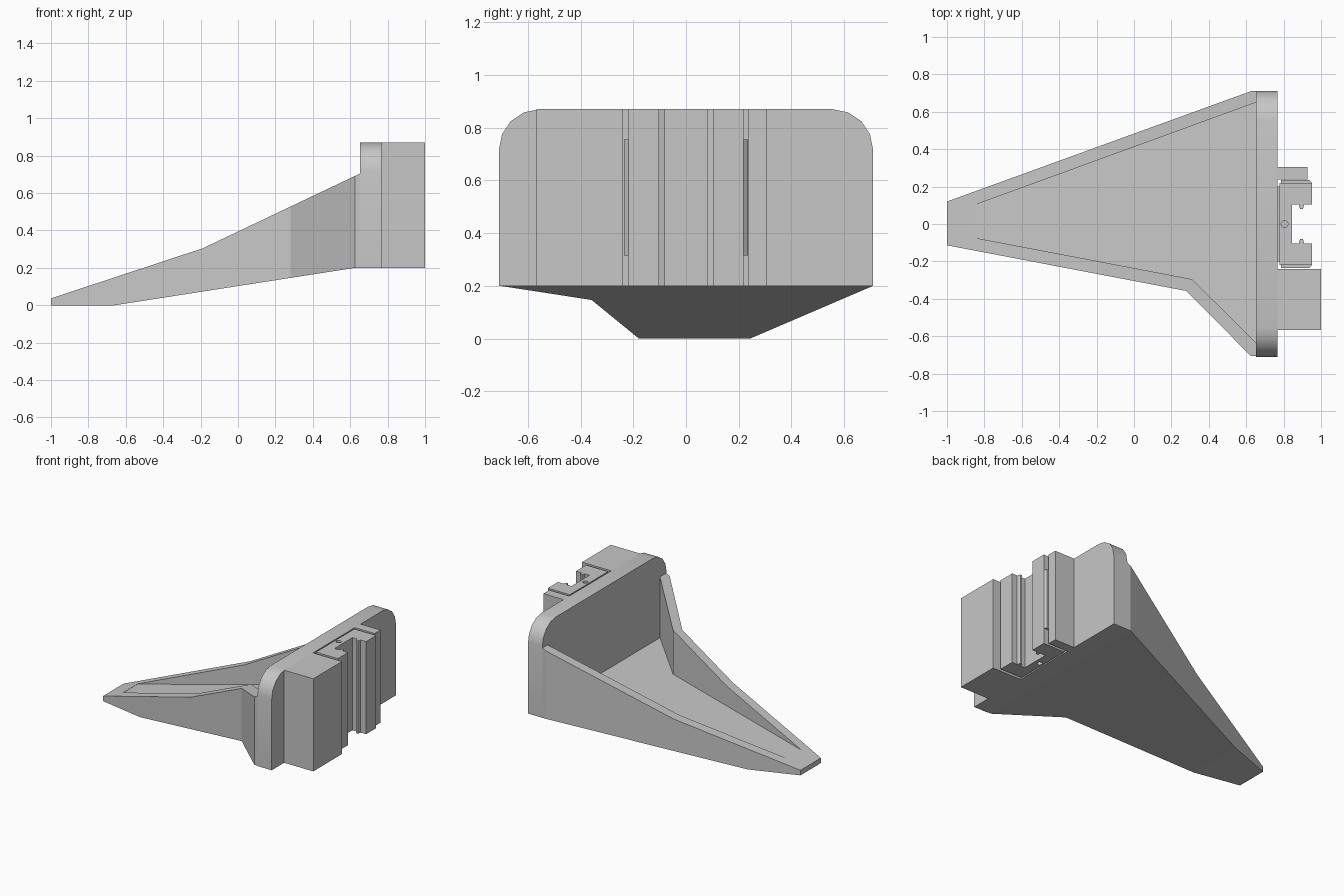
import bpy, bmesh, math

cube = bpy.data.objects.get("Cube")
if cube:
    bpy.data.objects.remove(cube, do_unlink=True)

grey = bpy.data.materials.new("plain grey")
grey.use_nodes = True
GREY = (0.57, 0.57, 0.57, 1)
grey.diffuse_color = GREY
grey.node_tree.nodes["Principled BSDF"].inputs["Base Color"].default_value = GREY

BASE, TOP = 0.20, 0.87        # height range of the mounting parts
PLATE_IN, PLATE_OUT = 0.653, 0.767


def prism(name, profile, axis, lo, hi):
    """Extrude a 2D profile along the given axis from lo to hi."""
    place = {"x": lambda a, b, d: (d, a, b),
             "y": lambda a, b, d: (a, d, b),
             "z": lambda a, b, d: (a, b, d)}[axis]
    bm = bmesh.new()
    rings = [[bm.verts.new(place(a, b, d)) for a, b in profile] for d in (lo, hi)]
    for ring in rings:
        bm.faces.new(ring)
    n = len(profile)
    for i in range(n):
        j = (i + 1) % n
        bm.faces.new((rings[0][i], rings[0][j], rings[1][j], rings[1][i]))
    bmesh.ops.recalc_face_normals(bm, faces=bm.faces)
    mesh = bpy.data.meshes.new(name)
    bm.to_mesh(mesh)
    bm.free()
    mesh.materials.append(grey)
    obj = bpy.data.objects.new(name, mesh)
    bpy.context.collection.objects.link(obj)
    return obj


def box(name, x, y, z=(BASE, TOP)):
    return prism(name, [(x[0], y[0]), (x[1], y[0]), (x[1], y[1]), (x[0], y[1])], "z", *z)


def combine(obj, tool, operation):
    """Apply a boolean and discard the tool."""
    mod = obj.modifiers.new(operation, "BOOLEAN")
    mod.operation, mod.object, mod.solver = operation, tool, "EXACT"
    bpy.context.view_layer.objects.active = obj
    bpy.ops.object.modifier_apply(modifier=mod.name)
    bpy.data.objects.remove(tool, do_unlink=True)


# Tray: plan outline intersected with the side profile
tray = prism("tray", [(-1, -0.114), (-1, 0.12), (0.625, 0.71), (PLATE_IN, 0.71),
                      (PLATE_IN, -0.706), (0.625, -0.706), (0.28, -0.358)], "z", -0.1, 1)
side = prism("side_profile", [(-1.1, 0), (-0.66, 0), (0.625, BASE), (0.7, BASE),
                              (0.7, 0.727), (-0.19, 0.304), (-1, 0.037), (-1.1, 0.004)],
             "y", -1, 1)
combine(tray, side, "INTERSECT")

# Hollow with a gently rising floor that runs out into the lip
cavity = prism("cavity", [(-0.87, -0.07), (-0.87, 0.095), (PLATE_IN, 0.65), (0.7, 0.65),
                          (0.7, -0.635), (PLATE_IN, -0.635), (0.31, -0.295)], "z", 0, 1)
for v in cavity.data.vertices:
    if v.co.z < 0.5:
        v.co.z = 0.078 + 0.123 * (v.co.x + 0.87)
combine(tray, cavity, "DIFFERENCE")

# Back plate with rounded top corners
R, STEPS = 0.155, 4
arc = [(0.71 - R + R * math.cos(t), TOP - R + R * math.sin(t))
       for t in (math.pi / 2 * i / STEPS for i in range(STEPS + 1))]
plate_profile = [(0.71, BASE)] + arc + [(-y, z) for y, z in reversed(arc)] + [(-0.71, BASE)]
plate = prism("back_plate", plate_profile, "x", PLATE_IN, PLATE_OUT)

# Mounting blocks on either side of the rail
box("large_mount_block", (PLATE_OUT, 1.0), (-0.568, -0.24))
box("small_mount_block", (PLATE_OUT, 0.927), (0.238, 0.305))

# Slotted rail with small lips in its channel
half = [(0.777, 0.219), (0.953, 0.219), (0.953, 0.103), (0.91, 0.103),
        (0.903, 0.08), (0.888, 0.08), (0.881, 0.103), (0.844, 0.103)]
rail = prism("slotted_rail", half + [(x, -y) for x, y in reversed(half)], "z", BASE, TOP)

# Blind pin holes in both ends of the rail
pin = [(0.805 + 0.018 * math.cos(i * math.pi / 8), 0.018 * math.sin(i * math.pi / 8))
       for i in range(16)]
for z in (BASE, TOP):
    combine(rail, prism("pin_hole", pin, "z", z - 0.06, z + 0.06), "DIFFERENCE")

# Retaining strips with a chamfered front edge on the flanks of the rail
for label, s in (("left", 1), ("right", -1)):
    strip = [(0.785, 0.217), (0.785, 0.235), (0.938, 0.235), (0.952, 0.218)]
    prism(label + "_rail_strip", [(x, s * y) for x, y in strip], "z", 0.315, 0.755)

# Recessed web joining the rail to the plate, leaving a groove at each end
box("rail_web", (PLATE_OUT, 0.778), (-0.2, 0.2), (BASE + 0.03, TOP - 0.03))

# Smooth the plate corners while keeping its edges sharp
bpy.ops.object.select_all(action="DESELECT")
plate.select_set(True)
bpy.context.view_layer.objects.active = plate
bpy.ops.object.shade_smooth_by_angle(angle=math.radians(30))
